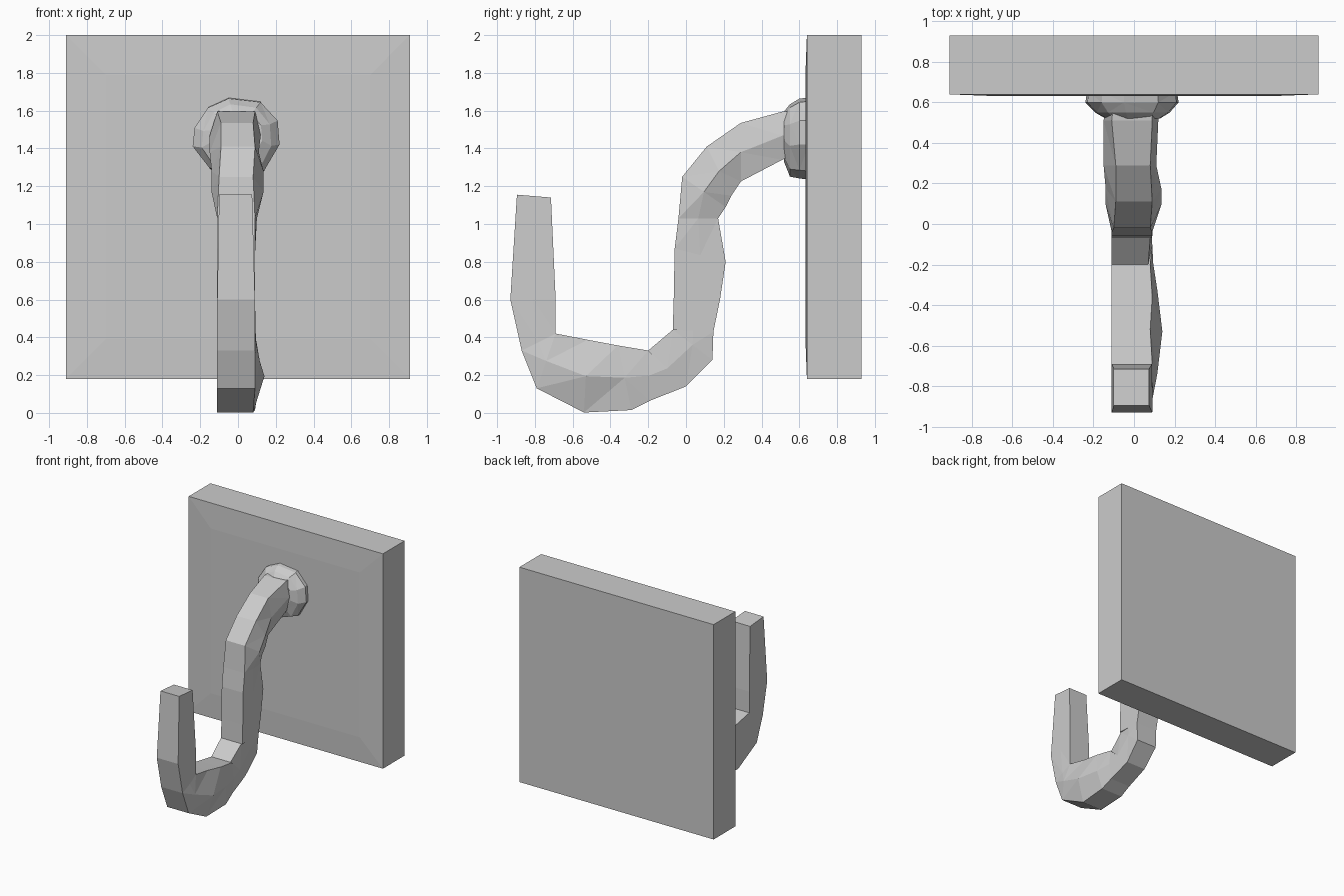
import bpy, bmesh


def finish(bm, name):
    bmesh.ops.remove_doubles(bm, verts=bm.verts, dist=0.0005)
    bmesh.ops.recalc_face_normals(bm, faces=bm.faces)
    mesh = bpy.data.meshes.new(name)
    bm.to_mesh(mesh)
    bm.free()
    obj = bpy.data.objects.new(name, mesh)
    bpy.context.collection.objects.link(obj)
    return obj


def loft(name, rings):
    """Skin matching rings of points, cap both ends, keep flat facets."""
    bm = bmesh.new()
    loops = [[bm.verts.new(p) for p in ring] for ring in rings]
    n = len(loops[0])
    for a, b in zip(loops, loops[1:]):
        for i in range(n):
            j = (i + 1) % n
            bm.faces.new((a[i], a[j], b[j], b[i]))
    bm.faces.new(loops[0])
    bm.faces.new(loops[-1])
    bmesh.ops.dissolve_degenerate(bm, dist=0.0005, edges=bm.edges)
    bmesh.ops.triangulate(bm, faces=[f for f in bm.faces if len(f.verts) == 4])
    return finish(bm, name)


# Wall plate with a very slightly crowned front
bm = bmesh.new()
bmesh.ops.create_cube(bm, size=1)
for v in bm.verts:
    v.co = (v.co.x * 1.82, 0.785 + v.co.y * 0.29, 1.09 + v.co.z * 1.82)
bm.normal_update()
front = [f for f in bm.faces if f.normal.y < -0.9]
bmesh.ops.inset_region(bm, faces=front, thickness=0.3)
for v in front[0].verts:
    v.co.y -= 0.008
finish(bm, "wall_plate")

# Faceted collar where the hook meets the plate
outline = [(-0.05, 1.67), (0.12, 1.65), (0.21, 1.55), (0.22, 1.42), (0.14, 1.28),
           (0.0, 1.235), (-0.15, 1.29), (-0.24, 1.41), (-0.23, 1.51), (-0.16, 1.62)]
collar = []
for y, sx, sz, cz in [(0.65, 0.97, 1, 1.45), (0.60, 1, 0.97, 1.45),
                      (0.55, 0.8, 0.88, 1.44), (0.52, 0.58, 0.62, 1.46)]:
    collar.append([(x * sx, y, cz + (z - 1.45) * sz) for x, z in outline])
loft("collar", collar)

# Hook stations: outer (y, z), inner (y, z), edge left/right x, middle left/right x
stations = [
    (0.60, 1.60, 0.60, 1.38, -0.10, 0.09, -0.14, 0.12),
    (0.51, 1.595, 0.51, 1.34, -0.11, 0.09, -0.15, 0.12),
    (0.29, 1.535, 0.29, 1.225, -0.09, 0.08, -0.15, 0.11),
    (0.11, 1.41, 0.24, 1.15, -0.09, 0.09, -0.14, 0.135),
    (-0.02, 1.25, 0.21, 1.09, -0.10, 0.08, -0.14, 0.135),
    (-0.04, 1.03, 0.17, 1.03, -0.11, 0.09, -0.11, 0.10),
    (-0.06, 0.87, 0.21, 0.80, -0.11, 0.09, -0.11, 0.09),
    (-0.065, 0.60, 0.18, 0.60, -0.11, 0.09, -0.11, 0.09),
    (-0.07, 0.44, 0.145, 0.43, -0.11, 0.09, -0.11, 0.09),
    (-0.07, 0.44, 0.14, 0.28, -0.11, 0.08, -0.11, 0.09),
    (-0.20, 0.33, 0.0, 0.14, -0.11, 0.07, -0.11, 0.09),
    (-0.20, 0.33, -0.19, 0.065, -0.11, 0.08, -0.11, 0.095),
    (-0.36, 0.357, -0.29, 0.015, -0.11, 0.09, -0.11, 0.115),
    (-0.52, 0.387, -0.54, 0.002, -0.11, 0.08, -0.11, 0.14),
    (-0.69, 0.42, -0.79, 0.13, -0.11, 0.09, -0.11, 0.115),
    (-0.69, 0.42, -0.87, 0.33, -0.11, 0.09, -0.11, 0.095),
    (-0.69, 0.60, -0.93, 0.60, -0.11, 0.09, -0.11, 0.09),
    (-0.715, 1.14, -0.895, 1.155, -0.10, 0.075, -0.10, 0.075),
]
rings = []
for ay, az, by, bz, xl, xr, ml, mr in stations:
    my, mz = (ay + by) / 2, (az + bz) / 2
    rings.append([(xl, ay, az), (xr, ay, az), (mr, my, mz),
                  (xr, by, bz), (xl, by, bz), (ml, my, mz)])
loft("hook_arm", rings)
